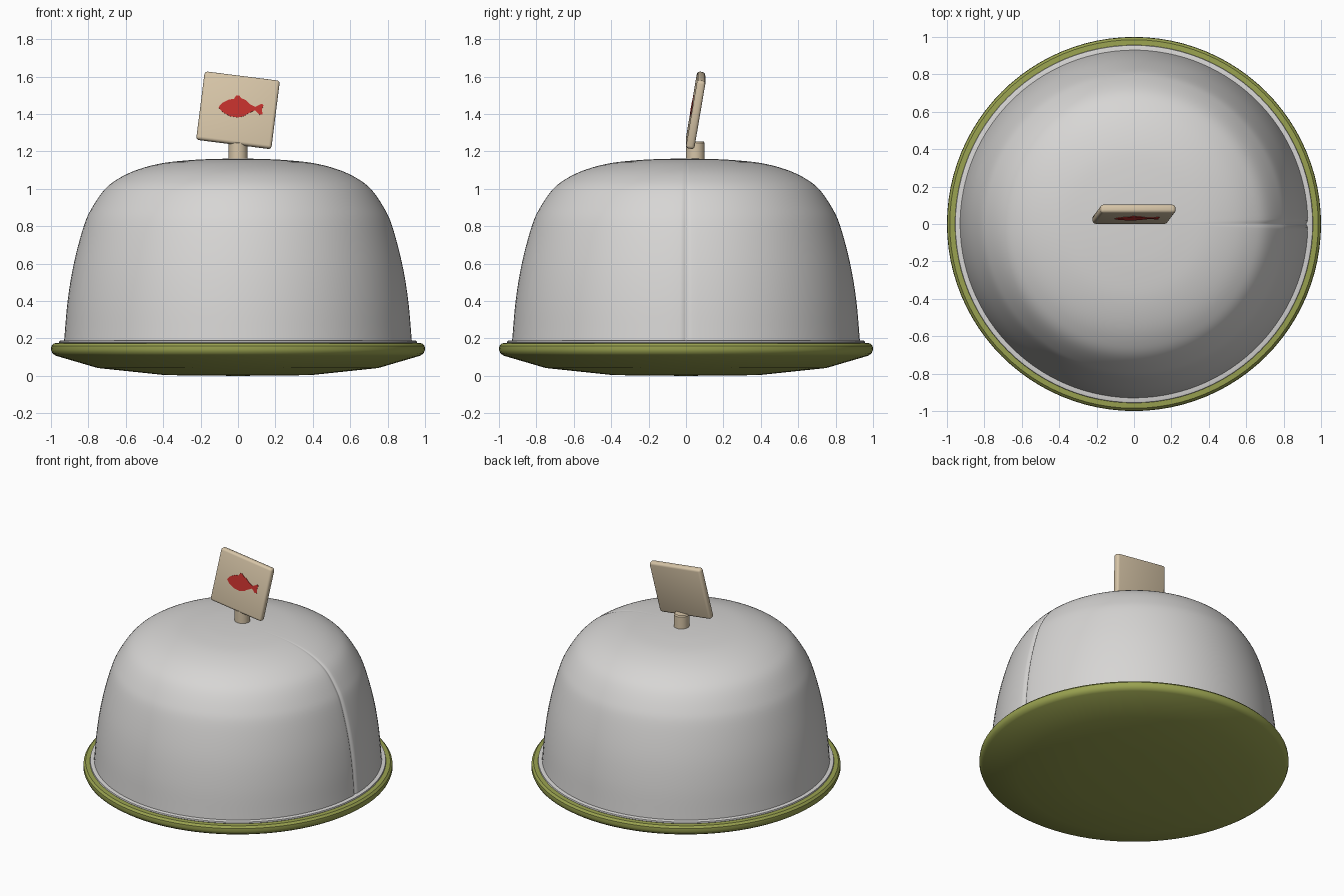
import bpy, bmesh, math
from mathutils import Matrix, Vector

if "Cube" in bpy.data.objects:
    bpy.data.objects.remove(bpy.data.objects["Cube"])


def material(name, rgb):
    m = bpy.data.materials.new(name)
    m.use_nodes = True
    m.diffuse_color = (*rgb, 1)
    m.node_tree.nodes["Principled BSDF"].inputs["Base Color"].default_value = (*rgb, 1)
    return m


GREY = material("light grey", (0.68, 0.67, 0.66))
GREEN = material("olive green", (0.32, 0.36, 0.08))
CREAM = material("cream", (0.68, 0.56, 0.39))
RED = material("fish red", (0.54, 0.03, 0.025))


def finish(name, bm, mat, angle=35):
    bmesh.ops.recalc_face_normals(bm, faces=bm.faces)
    mesh = bpy.data.meshes.new(name)
    bm.to_mesh(mesh)
    bm.free()
    mesh.materials.append(mat)
    ob = bpy.data.objects.new(name, mesh)
    bpy.context.collection.objects.link(ob)
    bpy.ops.object.select_all(action="DESELECT")
    ob.select_set(True)
    bpy.context.view_layer.objects.active = ob
    bpy.ops.object.shade_smooth_by_angle(angle=math.radians(angle))
    return ob


def smooth_curve(pts, steps=5):
    """Catmull-Rom curve through the profile points."""
    p = [Vector(q) for q in pts]
    p = [2 * p[0] - p[1]] + p + [2 * p[-1] - p[-2]]
    out = []
    for a, b, c, d in zip(p, p[1:], p[2:], p[3:]):
        for i in range(steps):
            t = i / steps
            out.append(0.5 * (2 * b + (c - a) * t + (2 * a - 5 * b + 4 * c - d) * t ** 2
                              + (3 * b - a - 3 * c + d) * t ** 3))
    return out + [p[-2]]


def lathe(name, profile, mat, angles=None, dent=lambda a: 0, angle=35):
    """Revolve an (r, z) profile round z; dent pulls single meridians inwards."""
    angles = angles or [math.tau * i / 96 for i in range(96)]
    bm = bmesh.new()
    rings = []
    for r, z in profile:
        if r < 1e-4:
            rings.append([bm.verts.new((0, 0, z))] * len(angles))
        else:
            rings.append([bm.verts.new((r * (1 - dent(a)) * math.cos(a),
                                        r * (1 - dent(a)) * math.sin(a), z)) for a in angles])
    n = len(angles)
    for low, high in zip(rings, rings[1:]):
        for i in range(n):
            j = (i + 1) % n
            quad = dict.fromkeys((low[i], low[j], high[j], high[i]))
            if len(quad) > 2:
                bm.faces.new(list(quad))
    return finish(name, bm, mat, angle)


# Round base plate
lathe("base_plate", [(0, 0), (0.39, 0.004), (0.75, 0.042), (0.975, 0.108), (0.992, 0.12),
                     (1, 0.14), (0.998, 0.16), (0.985, 0.174), (0.95, 0.176), (0, 0.176)], GREEN)

# Thin lip under the dome
lathe("dome_lip", [(0.9, 0.172), (0.95, 0.172), (0.957, 0.178), (0.955, 0.187),
                   (0.945, 0.19), (0.9, 0.19)], GREY)

# Dome with one seam groove on the +x side
dome_points = [(0.93, 0.185), (0.911, 0.4), (0.878, 0.6), (0.825, 0.8), (0.78, 0.9), (0.71, 1),
               (0.63, 1.06), (0.53, 1.105), (0.4, 1.138), (0.25, 1.154), (0.12, 1.16), (0, 1.162)]
groove = [math.radians(a) for a in (-2, -1, -0.4, 0, 0.4, 1, 2)]
around = groove + [math.radians(a) for a in range(4, 358, 3)]
lathe("dome", smooth_curve(dome_points), GREY, around,
      lambda a: 0.011 * math.exp(-(math.degrees(a) / 0.7) ** 2), 60)

# Post
lathe("sign_post", [(0, 1.14), (0.05, 1.14), (0.05, 1.245), (0.044, 1.253), (0, 1.253)], CREAM)
bpy.data.objects["sign_post"].location.y = 0.05

# Tilted sign board with rounded edges
TILT, LEAN = math.radians(7.2), math.radians(-9.6)
place = (Matrix.Translation((0, 0.052, 1.42)) @ Matrix.Rotation(TILT, 4, "Y")
         @ Matrix.Rotation(LEAN, 4, "X"))
bm = bmesh.new()
bmesh.ops.create_cube(bm, size=1, matrix=Matrix.Diagonal((0.405, 0.046, 0.372, 1)))
bmesh.ops.bevel(bm, geom=bm.edges[:], offset=0.016, segments=3, profile=0.5, affect="EDGES")
finish("sign_board", bm, CREAM, 50).matrix_world = place

# Painted fish, a thin plate on the front of the board
fish = [(-0.105, 0.012), (-0.085, 0.036), (-0.05, 0.053), (-0.022, 0.058), (-0.01, 0.076),
        (0.004, 0.077), (0.02, 0.06), (0.04, 0.052), (0.062, 0.03), (0.092, 0.014),
        (0.128, 0.032), (0.136, 0.024), (0.128, 0.002), (0.13, -0.026), (0.115, -0.028),
        (0.09, -0.004), (0.06, -0.018), (0.03, -0.036), (0, -0.043), (-0.045, -0.036),
        (-0.085, -0.012)]
unturn = Matrix.Rotation(-TILT, 4, "Y")
bm = bmesh.new()
outline = [bm.verts.new(unturn @ Vector((x, 0, z)) + Vector((0, -0.026, 0))) for x, z in fish]
face = bm.faces.new(outline)
side = bmesh.ops.extrude_face_region(bm, geom=[face])
for v in [g for g in side["geom"] if isinstance(g, bmesh.types.BMVert)]:
    v.co.y += 0.004
finish("painted_fish", bm, RED, 30).matrix_world = place
